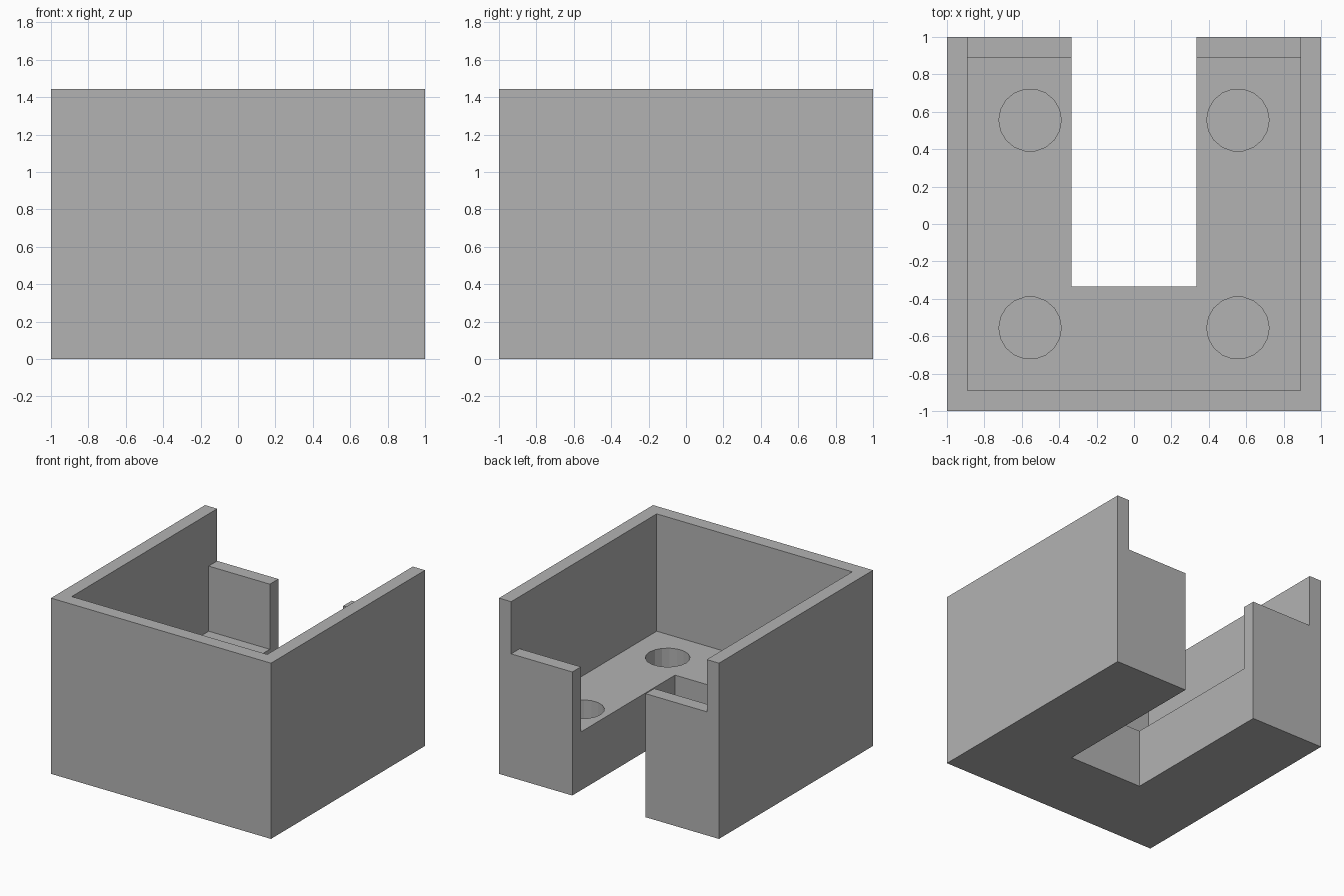
import bpy
import bmesh
import math

WALL = 1 / 9
HEIGHT = 1.444
FLOOR = 0.48
BACK_TOP = 1.015
SLOT = 1 / 3
INNER = 1 - WALL
HOLE = 5 / 9

old = bpy.data.objects.get("Cube")
if old:
    bpy.data.objects.remove(old, do_unlink=True)

grey = bpy.data.materials.new("plain grey")
grey.use_nodes = True
colour = (0.45, 0.45, 0.45, 1)
grey.diffuse_color = colour
grey.node_tree.nodes["Principled BSDF"].inputs["Base Color"].default_value = colour


def prism(name, outline, bottom, top):
    """Extrude a flat outline from bottom to top."""
    bm = bmesh.new()
    face = bm.faces.new([bm.verts.new((x, y, bottom)) for x, y in outline])
    side = bmesh.ops.extrude_face_region(bm, geom=[face])
    moved = [v for v in side["geom"] if isinstance(v, bmesh.types.BMVert)]
    bmesh.ops.translate(bm, verts=moved, vec=(0, 0, top - bottom))
    bmesh.ops.recalc_face_normals(bm, faces=bm.faces)
    mesh = bpy.data.meshes.new(name)
    bm.to_mesh(mesh)
    bm.free()
    mesh.materials.append(grey)
    obj = bpy.data.objects.new(name, mesh)
    bpy.context.collection.objects.link(obj)
    return obj


def rectangle(half_width, front, back):
    return [(-half_width, front), (half_width, front),
            (half_width, back), (-half_width, back)]


def circle(cx, cy, radius, sides=18):
    steps = [math.tau * i / sides for i in range(sides)]
    return [(cx + radius * math.cos(a), cy + radius * math.sin(a)) for a in steps]


# Outer block
holder = prism("slotted_box", rectangle(1, -1, 1), 0, HEIGHT)

# Cavity, lowered back wall and cable slot
cutters = [
    prism("cavity_cutter", rectangle(INNER, -INNER, INNER), FLOOR, 2),
    prism("back_wall_cutter", rectangle(INNER, 0, 2), BACK_TOP, 2),
    prism("slot_cutter", rectangle(SLOT, -SLOT, 2), -1, 2),
]

# Four blind round pockets in the floor
for sx in (-1, 1):
    for sy in (-1, 1):
        outline = circle(sx * HOLE, sy * HOLE, WALL * 1.5)
        cutters.append(prism("pocket_cutter", outline, WALL, 1))

bpy.context.view_layer.objects.active = holder
for cutter in cutters:
    cutter.hide_render = True
    cut = holder.modifiers.new("cut", "BOOLEAN")
    cut.operation = "DIFFERENCE"
    cut.solver = "EXACT"
    cut.object = cutter
    bpy.ops.object.modifier_apply(modifier=cut.name)
    bpy.data.objects.remove(cutter, do_unlink=True)
